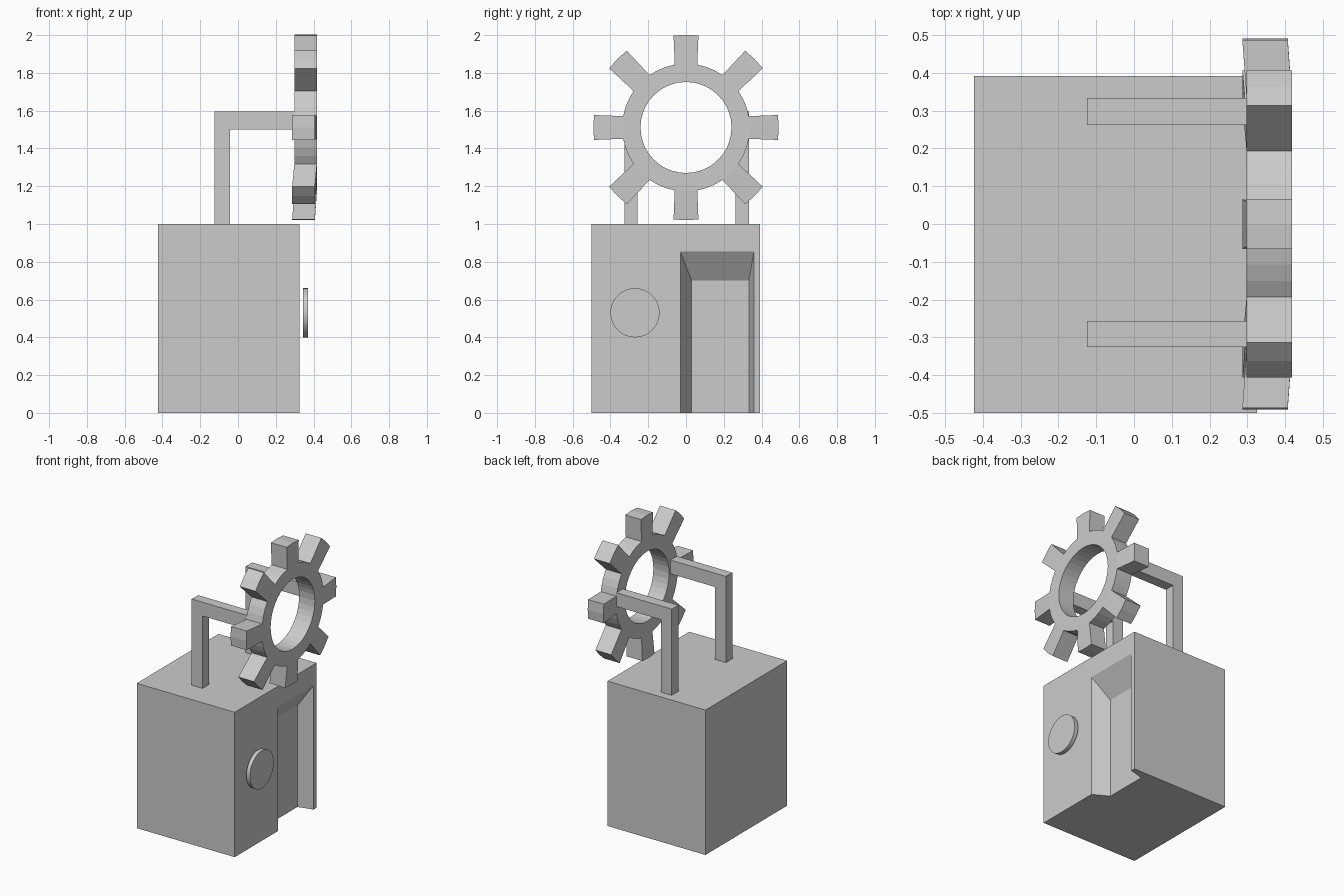
import bpy, bmesh
from math import sin, cos, radians

old = bpy.data.objects.get("Cube")
if old:
    bpy.data.objects.remove(old, do_unlink=True)

grey = bpy.data.materials.new("plain_grey")
grey.use_nodes = True
COLOUR = (0.6, 0.6, 0.6, 1)
grey.diffuse_color = COLOUR
grey.node_tree.nodes["Principled BSDF"].inputs["Base Color"].default_value = COLOUR


def finish(name, bm):
    bmesh.ops.recalc_face_normals(bm, faces=bm.faces)
    mesh = bpy.data.meshes.new(name)
    bm.to_mesh(mesh)
    bm.free()
    mesh.materials.append(grey)
    obj = bpy.data.objects.new(name, mesh)
    bpy.context.collection.objects.link(obj)
    return obj


def prism_y(name, profile, y0, y1):
    """Extrude an (x, z) outline along y."""
    bm = bmesh.new()
    face = bm.faces.new([bm.verts.new((x, y0, z)) for x, z in profile])
    out = bmesh.ops.extrude_face_region(bm, geom=[face])
    moved = [g for g in out["geom"] if isinstance(g, bmesh.types.BMVert)]
    bmesh.ops.translate(bm, verts=moved, vec=(0, y1 - y0, 0))
    return finish(name, bm)


# Box body with a slanted doorway sunk into its +x side
BACK, SIDE, DEEP = -0.423, 0.325, 0.22
FRONT_Y, REAR_Y = -0.5, 0.392
OUT_Y, IN_Y = (-0.03, 0.36), (0.03, 0.333)
DOOR_TOP, DOOR_IN = 0.855, 0.70

bm = bmesh.new()
v = lambda x, y, z: bm.verts.new((x, y, z))
bf, br, sf, sr = [[v(x, y, z) for z in (0, 1)]
                  for x in (BACK, SIDE) for y in (FRONT_Y, REAR_Y)]
outer = [[v(SIDE, y, z) for z in (0, DOOR_TOP)] for y in OUT_Y]
inner = [[v(DEEP, y, z) for z in (0, DOOR_IN)] for y in IN_Y]
lintel = [v(SIDE, y, DOOR_TOP) for y in IN_Y]

for loop in (
    (bf[0], br[0], br[1], bf[1]),
    (bf[0], sf[0], sf[1], bf[1]),
    (br[0], sr[0], sr[1], br[1]),
    (bf[1], sf[1], sr[1], br[1]),
    (bf[0], sf[0], outer[0][0], inner[0][0], inner[1][0], outer[1][0], sr[0], br[0]),
    (sf[0], outer[0][0], outer[0][1], *lintel, outer[1][1], outer[1][0], sr[0], sr[1], sf[1]),
    (inner[0][0], inner[1][0], inner[1][1], inner[0][1]),
    (inner[0][1], inner[1][1], lintel[1], lintel[0]),
):
    bm.faces.new(loop)
for o, i, m in zip(outer, inner, lintel):
    bm.faces.new((o[0], i[0], i[1], o[1]))
    bm.faces.new((o[1], i[1], m))
finish("body", bm)

# Two bent arms from the body top to the wheel
arm = [(-0.125, 1), (-0.125, 1.595), (0.3, 1.595), (0.3, 1.5), (-0.042, 1.5), (-0.042, 1)]
prism_y("front_arm", arm, -0.326, -0.257)
prism_y("rear_arm", arm, 0.262, 0.334)

# Round button standing just off the side
bpy.ops.mesh.primitive_cylinder_add(vertices=48, radius=0.13, depth=0.027,
                                    location=(0.3575, -0.27, 0.53),
                                    rotation=(0, radians(90), 0))
button = bpy.context.object
button.name = "side_button"
button.data.materials.append(grey)

# Toothed wheel: a ring with eight teeth drawn out of its rim
AXIS_Z, HOLE, RIM = 1.511, 0.241, 0.338
NEAR, FAR = 0.298, 0.418
STEPS = (-10.2, 0, 10.2, 18.5, 26.5)
angles = [radians(45 * k + s) for k in range(8) for s in STEPS]
count = len(angles)
bm = bmesh.new()
rings = [[bm.verts.new((x, r * cos(a), AXIS_Z + r * sin(a))) for a in angles]
         for x, r in ((NEAR, HOLE), (FAR, HOLE), (FAR, RIM), (NEAR, RIM))]
rim_faces = []
for i in range(count):
    j = (i + 1) % count
    for k in range(4):
        a, b = rings[k], rings[(k + 1) % 4]
        face = bm.faces.new((a[i], a[j], b[j], b[i]))
        if k == 2:
            rim_faces.append(face)
bmesh.ops.recalc_face_normals(bm, faces=bm.faces)

for t in range(8):
    mid = radians(45 * t)
    c, s = cos(mid), sin(mid)
    tip = 0.513 if t % 2 else 0.491
    lean = 0.011 if s < 0.1 else 0     # lower teeth lean inward
    start = t * len(STEPS)
    base = rim_faces[start:start + 2]
    out = bmesh.ops.extrude_face_region(bm, geom=base)
    for vert in [g for g in out["geom"] if isinstance(g, bmesh.types.BMVert)]:
        across = -vert.co.y * s + (vert.co.z - AXIS_Z) * c
        across *= 1.1
        reach = (tip * tip - across * across) ** 0.5
        vert.co = (vert.co.x - lean, reach * c - across * s,
                   AXIS_Z + reach * s + across * c)
    bmesh.ops.delete(bm, geom=[f for f in base if f.is_valid], context="FACES")
finish("toothed_wheel", bm)
